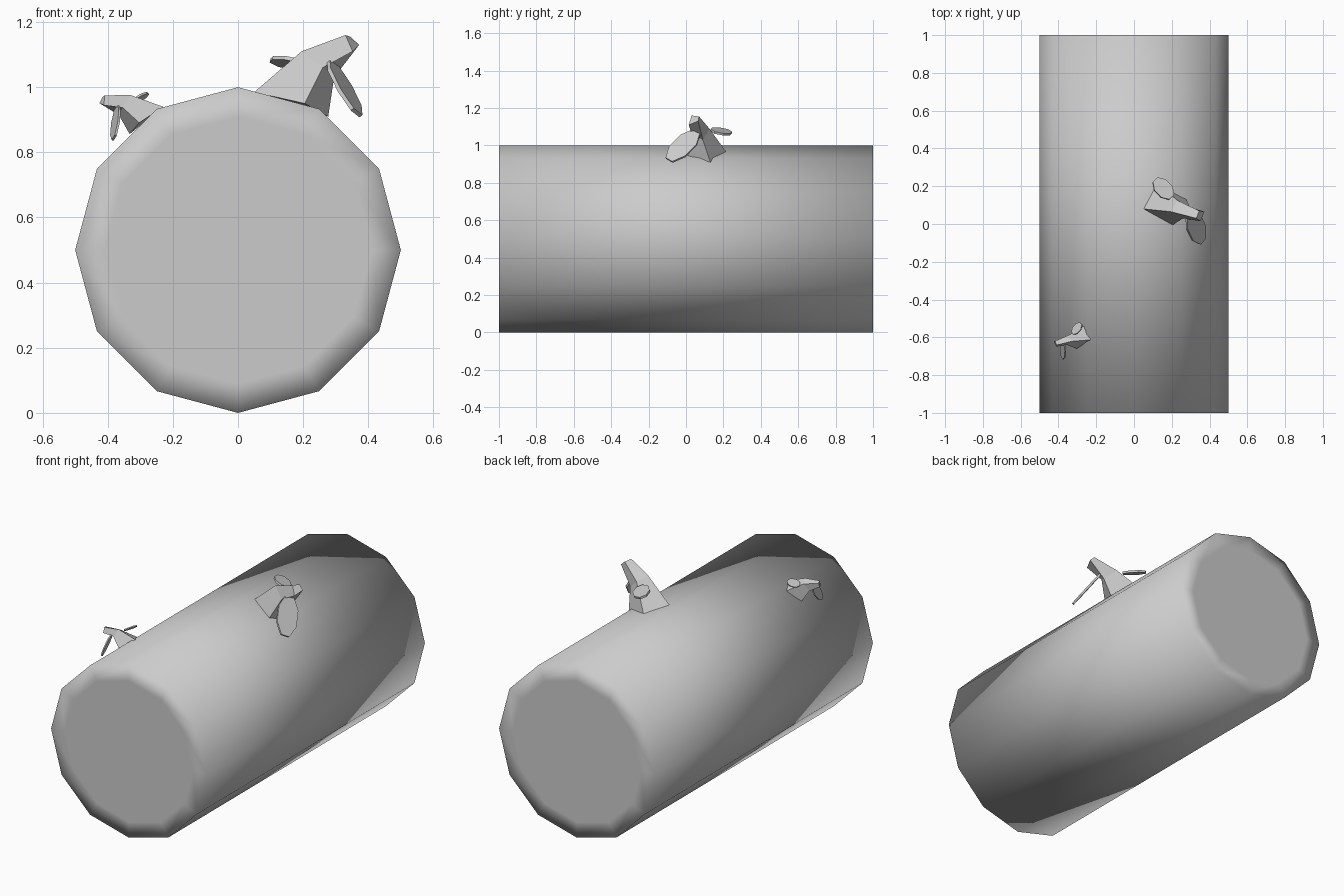
import bpy, bmesh, math
from mathutils import Matrix, Vector

cube = bpy.data.objects.get("Cube")
if cube:
    bpy.data.objects.remove(cube, do_unlink=True)

grey = bpy.data.materials.new("light_grey")
grey.use_nodes = True
grey.diffuse_color = (0.6, 0.6, 0.6, 1)
grey.node_tree.nodes["Principled BSDF"].inputs["Base Color"].default_value = grey.diffuse_color


def finish(name, bm, matrix=Matrix(), smooth=False):
    bm.transform(matrix)
    bmesh.ops.recalc_face_normals(bm, faces=bm.faces)
    for f in bm.faces:
        f.smooth = smooth
    mesh = bpy.data.meshes.new(name)
    bm.to_mesh(mesh)
    bm.free()
    mesh.materials.append(grey)
    obj = bpy.data.objects.new(name, mesh)
    bpy.context.collection.objects.link(obj)
    return obj


def loft(name, rings, matrix):
    """Skin a closed solid through rings of equal size."""
    bm = bmesh.new()
    loops = [[bm.verts.new(p) for p in ring] for ring in rings]
    n = len(loops[0])
    for a, b in zip(loops, loops[1:]):
        for i in range(n):
            j = (i + 1) % n
            bm.faces.new((a[i], a[j], b[j], b[i]))
    bm.faces.new(loops[0])
    bm.faces.new(loops[-1])
    return finish(name, bm, matrix)


def leaf(name, start, end, normal, width, matrix, thickness=0.012):
    """Thin eight-sided leaf running from start to end."""
    start, end = Vector(start), Vector(end)
    mid, along = (start + end) / 2, (end - start) / 2
    across = Vector(normal).cross(along).normalized() * width / 2
    up = along.cross(across).normalized() * thickness / 2
    angles = [math.radians(22.5 + 45 * i) for i in range(8)]
    outline = [mid + along * 1.06 * math.cos(a) + across * 1.06 * math.sin(a) for a in angles]
    loft(name, [[p - up for p in outline], [p + up for p in outline]], matrix)


# Log trunk: softly shaded twelve-sided cylinder with inset end caps
bm = bmesh.new()
bmesh.ops.create_cone(bm, cap_ends=True, segments=12, radius1=0.5, radius2=0.5, depth=2)
caps = [f for f in bm.faces if len(f.verts) == 12]
bmesh.ops.inset_individual(bm, faces=caps, thickness=0.09)
finish("log_trunk", bm,
       Matrix.Translation((0, 0, 0.5)) @ Matrix.Rotation(math.pi / 2, 4, 'X'), smooth=True)

# Bent, tapering stub: base, elbow and tip sections
STUB = [
    [(0.05, 0.08, 0.985), (0.205, -0.005, 0.95), (0.277, 0.13, 0.91), (0.122, 0.215, 0.965)],
    [(0.195, 0.065, 1.11), (0.26, 0.03, 1.06), (0.295, 0.09, 1.03), (0.23, 0.125, 1.09)],
    [(0.33, 0.03, 1.16), (0.352, 0.015, 1.11), (0.372, 0.065, 1.13), (0.345, 0.07, 1.155)],
]


def twig(prefix, matrix):
    loft(prefix + "_branch_stub", STUB, matrix)
    leaf(prefix + "_hanging_leaf", (0.29, 0.06, 1.075), (0.365, -0.092, 0.92),
         (0.8, -0.25, 0.6), 0.12, matrix)
    leaf(prefix + "_upper_leaf", (0.2, 0.14, 1.075), (0.11, 0.235, 1.075),
         (0.2, 0.3, 0.93), 0.09, matrix)


# Large twig, and a smaller mirrored one leaning with the log's other side
twig("large", Matrix())
pivot = Vector(STUB[0][0])
twig("small", Matrix.Translation((-0.23, -0.613, 0.94))
     @ Matrix.Rotation(math.radians(-21), 4, 'Y')
     @ Matrix.Diagonal((-0.555, 0.555, 0.555, 1))
     @ Matrix.Translation(-pivot))
